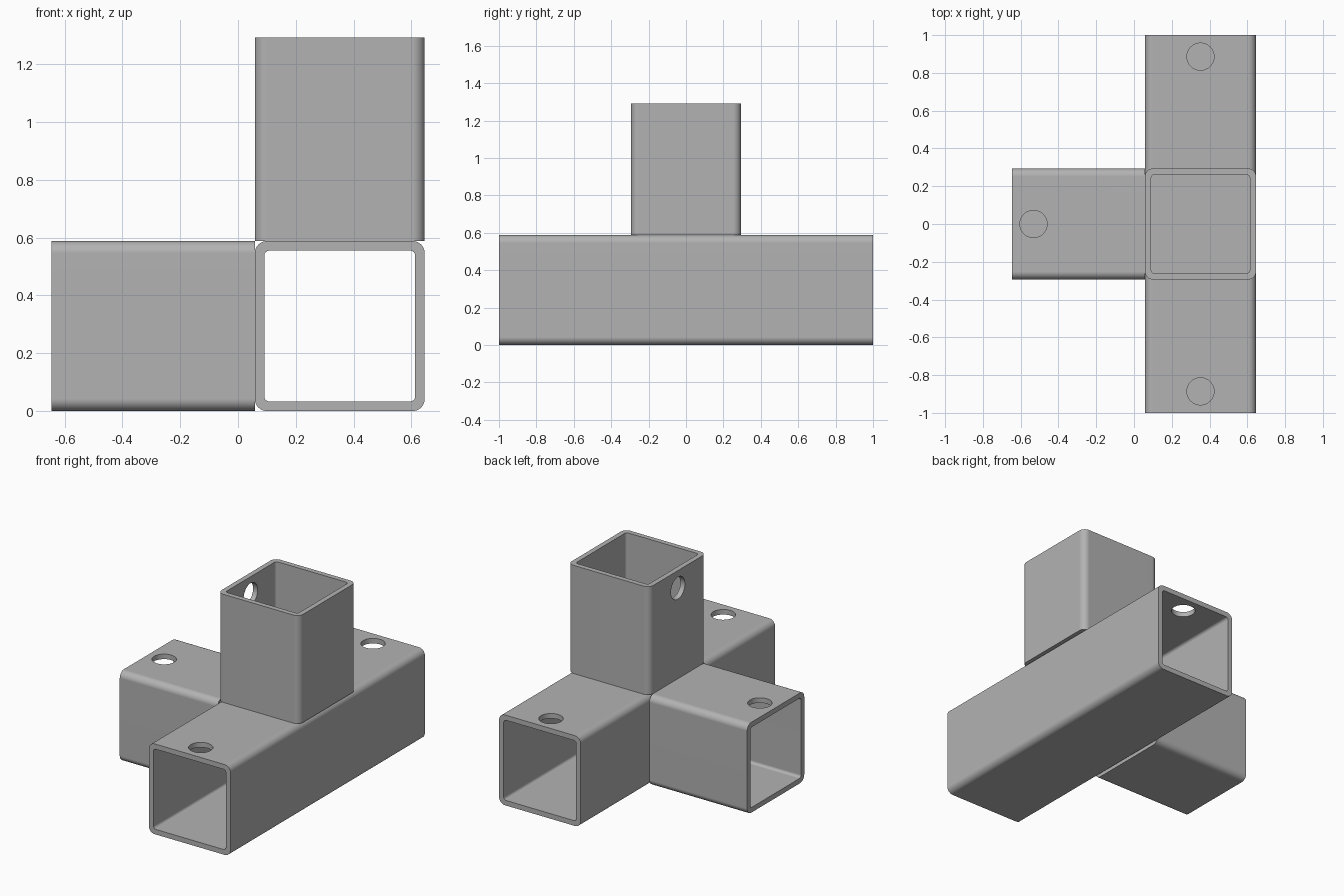
import bpy
import bmesh
from math import cos, sin, pi, radians
from mathutils import Matrix, Vector

cube = bpy.data.objects.get("Cube")
if cube:
    bpy.data.objects.remove(cube, do_unlink=True)

SIDE, WALL = 0.588, 0.033        # square tube section
OUTER_R, INNER_R = 0.042, 0.018  # corner radii
HOLE_R, HOLE_INSET = 0.072, 0.114
CORNER_STEPS = 8

grey = bpy.data.materials.new("grey metal")
grey.use_nodes = True
colour = (0.45, 0.45, 0.45, 1)
grey.diffuse_color = colour
grey.node_tree.nodes["Principled BSDF"].inputs["Base Color"].default_value = colour


def rounded_square(size, radius):
    """Counter-clockwise outline of a square with round corners."""
    points = []
    c = size / 2 - radius
    for k, (sx, sy) in enumerate([(1, 1), (-1, 1), (-1, -1), (1, -1)]):
        for i in range(CORNER_STEPS + 1):
            a = (k + i / CORNER_STEPS) * pi / 2
            points.append((sx * c + radius * cos(a), sy * c + radius * sin(a)))
    return points


def new_object(name, bm):
    mesh = bpy.data.meshes.new(name)
    bmesh.ops.recalc_face_normals(bm, faces=bm.faces)
    bm.to_mesh(mesh)
    bm.free()
    obj = bpy.data.objects.new(name, mesh)
    bpy.context.collection.objects.link(obj)
    return obj


def tube(name, length, base, x_axis, z_axis, holes):
    """Hollow square tube along z_axis, drilled through its wall opposite x_axis."""
    bm = bmesh.new()
    outer = rounded_square(SIDE, OUTER_R)
    inner = rounded_square(SIDE - 2 * WALL, INNER_R)
    rings = [[bm.verts.new((x, y, z)) for x, y in outline]
             for outline, z in ((outer, 0), (outer, length), (inner, length), (inner, 0))]
    n = len(outer)
    for r in range(4):
        a, b = rings[r], rings[(r + 1) % 4]
        for i in range(n):
            j = (i + 1) % n
            bm.faces.new((a[i], a[j], b[j], b[i]))
    obj = new_object(name, bm)
    obj.data.materials.append(grey)

    # Drill the bolt holes
    for z in holes:
        drill = bmesh.new()
        place = Matrix.Translation((-SIDE / 2, 0, z)) @ Matrix.Rotation(pi / 2, 4, 'Y')
        bmesh.ops.create_cone(drill, cap_ends=True, segments=48, radius1=HOLE_R,
                              radius2=HOLE_R, depth=0.2, matrix=place)
        cutter = new_object("hole_cutter", drill)
        cutter.hide_render = True
        cut = obj.modifiers.new("hole", 'BOOLEAN')
        cut.operation = 'DIFFERENCE'
        cut.solver = 'EXACT'
        cut.object = cutter
        bpy.context.view_layer.objects.active = obj
        bpy.ops.object.modifier_apply(modifier=cut.name)
        bpy.data.objects.remove(cutter, do_unlink=True)

    # Stand the tube in its place
    x, z = Vector(x_axis), Vector(z_axis)
    turn = Matrix((x, z.cross(x), z)).transposed().to_4x4()
    obj.data.transform(Matrix.Translation(base) @ turn)

    # Round corners shade smoothly, flat walls stay flat
    bpy.ops.object.select_all(action='DESELECT')
    obj.select_set(True)
    bpy.context.view_layer.objects.active = obj
    bpy.ops.object.shade_smooth_by_angle(angle=radians(30))
    weighted = obj.modifiers.new("flat walls", 'WEIGHTED_NORMAL')
    weighted.keep_sharp = True
    return obj


HALF = SIDE / 2
RIGHT_EDGE = 0.646
CENTRE_X = RIGHT_EDGE - HALF
ARM = 2 * RIGHT_EDGE - SIDE

tube("main_tube", 2, (CENTRE_X, -1, HALF), (0, 0, -1), (0, 1, 0),
     [HOLE_INSET, 2 - HOLE_INSET])
tube("side_tube", ARM, (CENTRE_X - HALF, 0, HALF), (0, 0, -1), (-1, 0, 0),
     [ARM - HOLE_INSET])
tube("upright_tube", ARM, (CENTRE_X, 0, SIDE), (1, 0, 0), (0, 0, 1),
     [ARM - HOLE_INSET])
